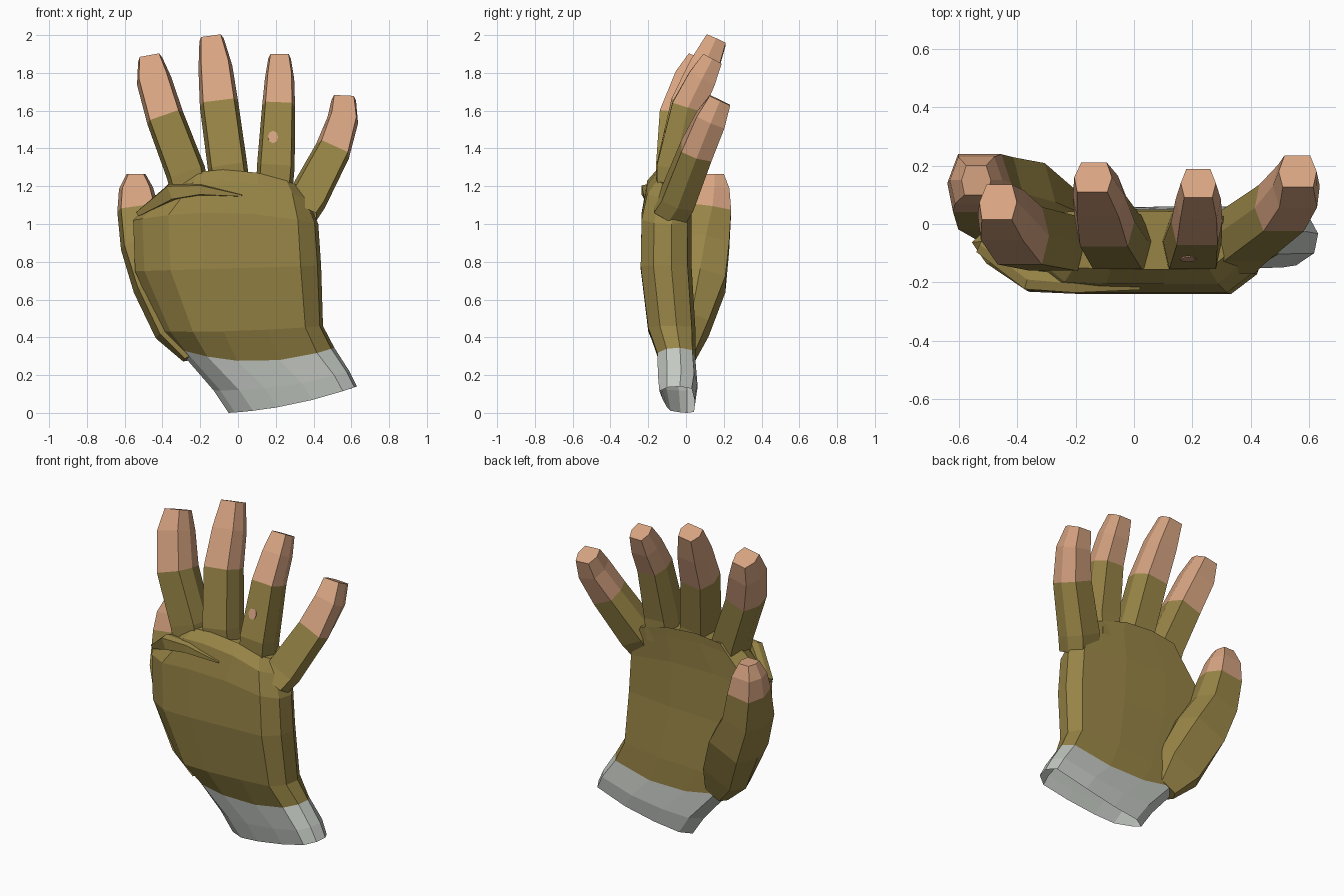
import bpy, bmesh, math
from mathutils import Vector
from mathutils.bvhtree import BVHTree

if "Cube" in bpy.data.objects:
    bpy.data.objects.remove(bpy.data.objects["Cube"])


def material(name, rgb):
    m = bpy.data.materials.new(name)
    m.diffuse_color = (*rgb, 1)
    m.use_nodes = True
    m.node_tree.nodes["Principled BSDF"].inputs["Base Color"].default_value = m.diffuse_color
    return m


OLIVE = material("olive glove", (0.315, 0.235, 0.062))
SKIN = material("bare skin", (0.68, 0.37, 0.22))
GREY = material("pale grey cuff", (0.55, 0.58, 0.54))


def loft(name, rings, mats, split=99, base=False, tip=True):
    """Skin closed rings; segments from index split on use the second material."""
    bm = bmesh.new()
    vs = [[bm.verts.new(p) for p in r] for r in rings]
    n = len(vs[0])
    for k in range(len(vs) - 1):
        for i in range(n):
            j = (i + 1) % n
            f = bm.faces.new((vs[k][i], vs[k][j], vs[k + 1][j], vs[k + 1][i]))
            f.material_index = int(k >= split)
    if base:
        bm.faces.new(vs[0][::-1])
    if tip:
        bm.faces.new(vs[-1]).material_index = int(len(vs) - 1 >= split)
    bm.normal_update()
    me = bpy.data.meshes.new(name)
    for m in mats:
        me.materials.append(m)
    tree = BVHTree.FromBMesh(bm)
    bm.to_mesh(me)
    bm.free()
    bpy.context.collection.objects.link(bpy.data.objects.new(name, me))
    return tree


# six-sided digit section: broad front, narrow pad side
DIGIT = [(-.4, -.5), (.4, -.5), (.5, .0), (.34, .5), (-.34, .5), (-.5, .0)]


def digit(name, path, mats=(OLIVE, SKIN), split=99, base=False):
    """Path rows: x, y, z, width, depth."""
    pts = [Vector(p[:3]) for p in path]
    rings = []
    for i, p in enumerate(path):
        t = (pts[min(i + 1, len(pts) - 1)] - pts[max(i - 1, 0)]).normalized()
        u = Vector((0, 1, 0)).cross(t).normalized()
        v = t.cross(u)
        rings.append([pts[i] + u * a * p[3] + v * b * p[4] for a, b in DIGIT])
    return loft(name, rings, mats, split, base)


# palm section: t across the hand, v from knuckle side (0) to palm side (1)
PALM = [(0, .65), (.05, .38), (.19, .03), (.38, 0), (.65, 0), (.89, 0), (.98, .25), (1, .6),
        (.95, .92), (.65, 1), (.35, 1), (.1, .98)]


def palm_ring(xl, zl, xr, zr, yf, yb, arch=0, taper=0):
    """Left and right ends, front and back; taper thins the front at the left."""
    return [Vector((xl + (xr - xl) * t, yf + (yb - yf) * v + taper * (1 - t) * (1 - v),
                    zl + (zr - zl) * t + arch * 4 * t * (1 - t))) for t, v in PALM]


# open cuff
cuff_top = palm_ring(-.32, .34, .51, .345, -.155, .05, -.07, .03)
loft("cuff", [palm_ring(-.05, 0, .63, .14, -.15, .045, -.025, .08),
              palm_ring(-.13, .12, .59, .22, -.155, .06, -.03, .06),
              cuff_top], [GREY], tip=False)

# palm of the glove
loft("palm", [cuff_top,
              palm_ring(-.40, .43, .45, .46, -.2, .05, -.01),
              palm_ring(-.545, .75, .44, .78, -.24, .03),
              palm_ring(-.555, 1.02, .425, 1.0, -.235, .03, .05),
              palm_ring(-.38, 1.2, .37, 1.13, -.205, .04, .06),
              palm_ring(-.33, 1.25, .33, 1.2, -.155, .045, .06)], [OLIVE])

# fingers with bare tips
digit("index_finger", [(-.25, -.07, 1.15, .2, .18), (-.275, -.065, 1.27, .21, .19),
                       (-.385, -.04, 1.56, .2, .2), (-.445, .03, 1.76, .185, .18),
                       (-.465, .075, 1.87, .13, .13)], split=2)
digit("middle_finger", [(-.03, -.06, 1.15, .2, .18), (-.055, -.06, 1.3, .21, .19),
                        (-.1, .01, 1.63, .205, .18), (-.12, .095, 1.83, .18, .155),
                        (-.14, .16, 1.975, .13, .11)], split=2)
ring_tree = digit("ring_finger", [(.19, -.06, 1.15, .19, .18), (.2, -.06, 1.3, .2, .19),
                                  (.215, .01, 1.62, .175, .17), (.22, .085, 1.77, .155, .15),
                                  (.22, .14, 1.875, .12, .11)], split=2)
digit("little_finger", [(.33, -.09, 1.05, .18, .18), (.365, -.045, 1.13, .21, .18),
                        (.5, .055, 1.385, .19, .17), (.555, .13, 1.55, .165, .16),
                        (.56, .18, 1.655, .13, .12)], split=2)

# thumb, swelling out of the heel of the hand
digit("thumb", [(-.22, .0, .31, .16, .1), (-.30, .03, .46, .3, .18),
                (-.41, .075, .7, .31, .27), (-.50, .105, .9, .25, .25),
                (-.53, .14, 1.08, .22, .2), (-.54, .15, 1.19, .18, .16),
                (-.54, .15, 1.265, .1, .1)], split=4, base=True)

# folded crease over the index knuckle
digit("knuckle_crease", [(-.52, -.07, 1.06, .03, .06), (-.35, -.19, 1.17, .09, .07),
                         (-.2, -.205, 1.18, .06, .06), (.02, -.215, 1.15, .01, .02)],
      (OLIVE,), base=True)

# hole in the glove: thin skin patch laid on the ring finger
hit, nor, _, _ = ring_tree.ray_cast(Vector((.185, -1, 1.46)), Vector((0, 1, 0)))
side = Vector((0, 0, 1)).cross(nor).normalized()
up = nor.cross(side)
patch = [[hit + nor * h + side * .027 * math.cos(a * math.pi / 4)
          + up * .034 * math.sin(a * math.pi / 4) for a in range(8)] for h in (-.003, .004)]
loft("glove_hole", patch, [SKIN], base=True)
